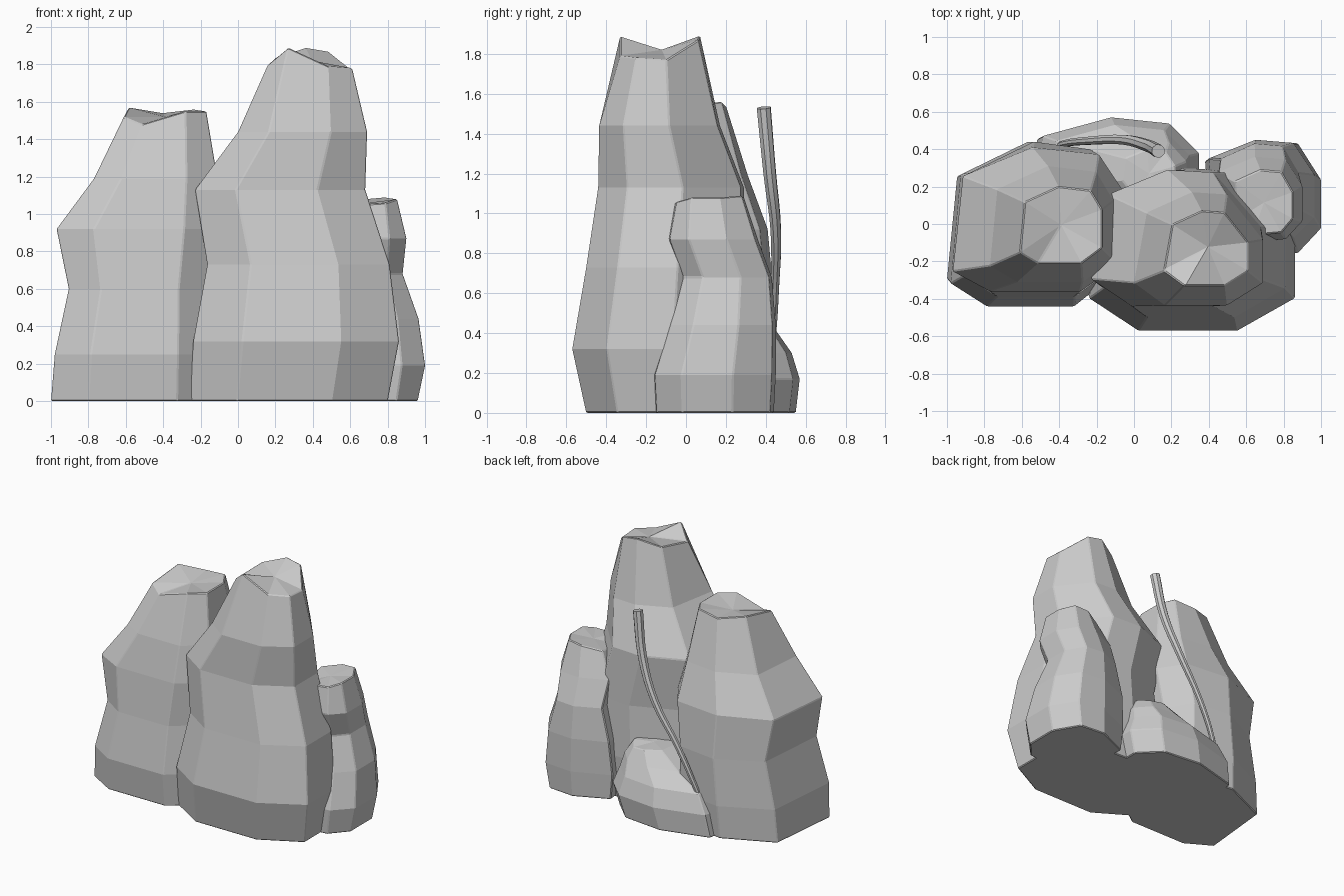
import bpy, bmesh

if "Cube" in bpy.data.objects:
    bpy.data.objects.remove(bpy.data.objects["Cube"])


def rock(name, profile, levels, top_dz, centre_dz):
    """Stack one eight-sided outline; levels are (z, x0, x1, y0, y1)."""
    bm = bmesh.new()
    rings = []
    for i, (z, x0, x1, y0, y1) in enumerate(levels):
        last = i == len(levels) - 1
        rings.append([bm.verts.new((x0 + u * (x1 - x0), y0 + v * (y1 - y0),
                                    z + (top_dz[k] if last else 0)))
                      for k, (u, v) in enumerate(profile)])
    n = len(profile)
    for a, b in zip(rings, rings[1:]):
        for k in range(n):
            j = (k + 1) % n
            bm.faces.new((a[k], a[j], b[j], b[k]))
    bm.faces.new(rings[0][::-1])
    # uneven broken top as a fan around a centre point
    z, x0, x1, y0, y1 = levels[-1]
    c = bm.verts.new(((x0 + x1) / 2, (y0 + y1) / 2, z + centre_dz))
    for k in range(n):
        bm.faces.new((rings[-1][k], rings[-1][(k + 1) % n], c))
    bmesh.ops.recalc_face_normals(bm, faces=bm.faces)
    me = bpy.data.meshes.new(name)
    bm.to_mesh(me)
    bm.free()
    ob = bpy.data.objects.new(name, me)
    bpy.context.collection.objects.link(ob)
    bev = ob.modifiers.new("soft_edges", 'BEVEL')
    bev.width = 0.006
    bev.segments = 1
    return ob


# tall main rock
rock("main_rock",
     [(.24, 0), (.72, 0), (1, .2), (1, .58), (.72, .98), (.45, 1), (.1, .82), (0, .2)],
     [(0, -.26, .80, -.50, .28), (.32, -.24, .86, -.57, .30),
      (.73, -.165, .81, -.50, .29), (1.13, -.23, .68, -.44, .29),
      (1.44, 0, .69, -.435, .17), (1.82, .16, .61, -.33, .07)],
     [.07, -.03, -.04, -.05, .05, .07, .02, -.02], 0)

# left rock
rock("left_rock",
     [(.22, 0), (.75, 0), (1, .2), (1, .7), (.86, .95), (.47, 1), (.06, .8), (0, .14)],
     [(0, -1, -.1, -.41, .42), (.25, -.98, -.1, -.44, .44),
      (.6, -.905, -.12, -.39, .44), (.92, -.97, -.06, -.36, .41),
      (1.19, -.77, -.11, -.31, .31), (1.53, -.61, -.17, -.21, .20)],
     [-.05, .02, .02, .02, .03, .01, .04, -.01], -.01)

# small rock on the right
rock("right_rock",
     [(.3, 0), (.8, .04), (1, .25), (1, .66), (.8, .97), (.44, 1), (0, .82), (.05, .25)],
     [(0, .40, .96, -.17, .44), (.19, .38, 1.0, -.18, .45),
      (.44, .40, .965, -.10, .45), (.68, .46, .88, -.03, .43),
      (.87, .45, .90, -.10, .36), (1.07, .54, .85, -.06, .29)],
     [-.02, -.01, .01, .01, .02, .01, -.02, -.05], -.01)

# low rock at the back
rock("back_rock",
     [(.25, 0), (.7, 0), (1, .3), (1, .65), (.82, .94), (.47, 1), (.06, .82), (0, .35)],
     [(0, -.57, .30, .02, .55), (.17, -.54, .35, .02, .57),
      (.30, -.46, .30, .06, .53), (.40, -.24, .28, .10, .46),
      (.50, -.06, .22, .14, .40)],
     [0, .01, 0, 0, -.02, -.01, 0, 0], 0)

# bent stick leaning behind the rocks, thicker at the top
path = [(-.42, .41, .22, .5), (-.37, .43, .36, .55), (-.24, .445, .62, .65),
        (-.05, .45, .92, .8), (.07, .42, 1.2, .95), (.13, .39, 1.53, 1.05)]
cu = bpy.data.curves.new("stick", 'CURVE')
cu.dimensions = '3D'
cu.bevel_depth = 0.035
cu.bevel_resolution = 2
cu.use_fill_caps = True
cu.resolution_u = 4
sp = cu.splines.new('BEZIER')
sp.bezier_points.add(len(path) - 1)
for p, (x, y, z, r) in zip(sp.bezier_points, path):
    p.co = (x, y, z)
    p.radius = r
    p.handle_left_type = p.handle_right_type = 'AUTO'
stick = bpy.data.objects.new("stick", cu)
bpy.context.collection.objects.link(stick)
bpy.context.view_layer.objects.active = stick
stick.select_set(True)
bpy.ops.object.convert(target='MESH')
bpy.ops.object.shade_smooth_by_angle()
